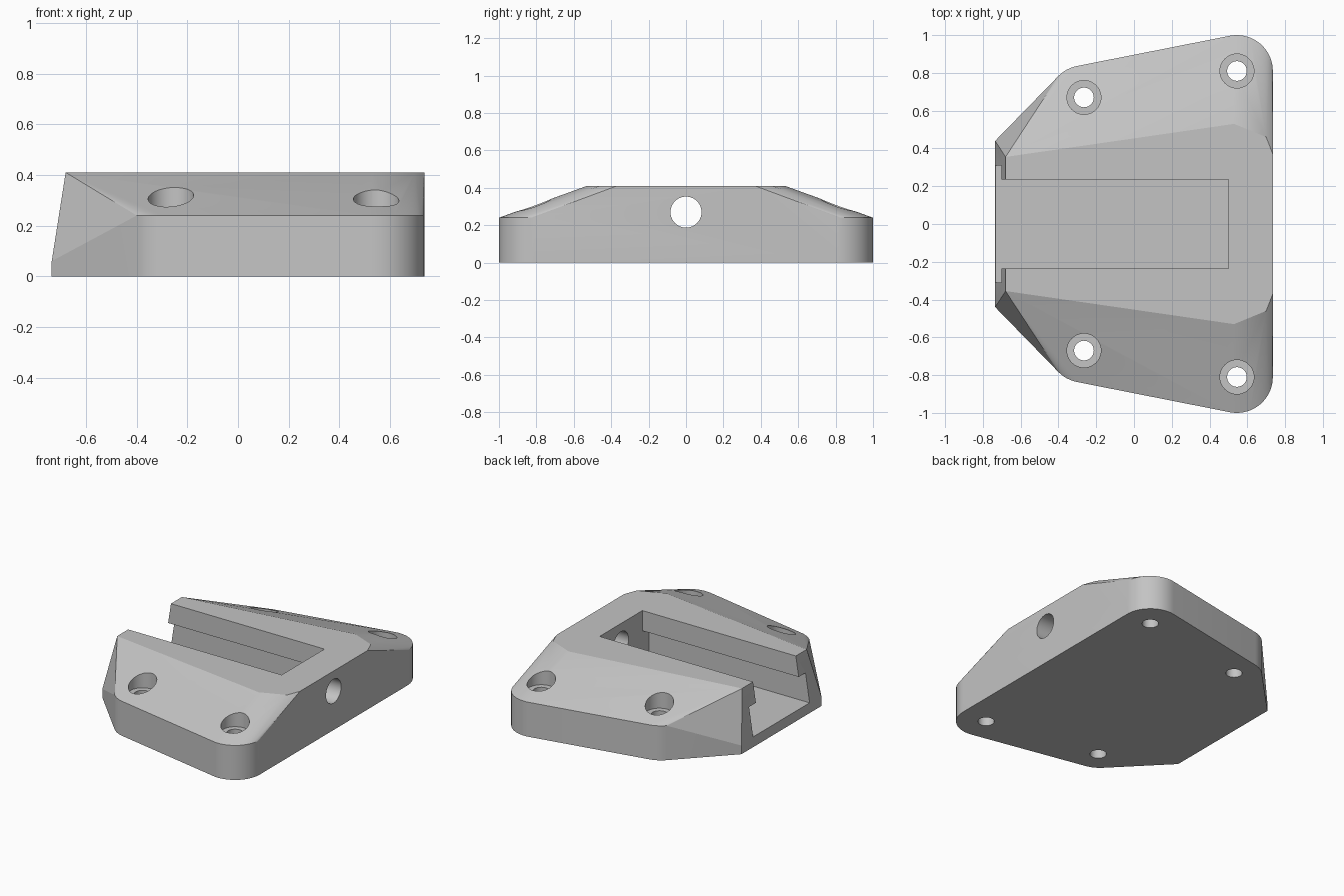
import bpy, bmesh
from math import radians, sin, cos
from mathutils import Vector, Matrix

cube = bpy.data.objects.get("Cube")
if cube:
    bpy.data.objects.remove(cube, do_unlink=True)

grey = bpy.data.materials.new("grey plastic")
grey.use_nodes = True
colour = (0.55, 0.55, 0.55, 1)
grey.diffuse_color = colour
grey.node_tree.nodes["Principled BSDF"].inputs["Base Color"].default_value = colour


def make_object(name, bm):
    bmesh.ops.recalc_face_normals(bm, faces=bm.faces[:])
    mesh = bpy.data.meshes.new(name)
    bm.to_mesh(mesh)
    bm.free()
    mesh.materials.append(grey)
    obj = bpy.data.objects.new(name, mesh)
    bpy.context.collection.objects.link(obj)
    return obj


def arc(cx, cy, r, start, end, steps):
    angles = [radians(start + (end - start) * i / steps) for i in range(steps + 1)]
    return [(cx + r * cos(a), cy + r * sin(a)) for a in angles]


# Body: hull of the rounded base outline and the smaller sloped top
rim = arc(0.545, 0.81, 0.19, 0, 101, 18) + arc(-0.265, 0.65, 0.19, 101, 135, 6)
points = [(x, y, z) for x, y in rim for z in (0, 0.24)]
points += [(-0.735, 0.44, 0), (-0.735, 0.44, 0.06)]
points += [(-0.68, 0.355, 0.41), (0.53, 0.53, 0.41),
           (0.70, 0.46, 0.41), (0.735, 0.37, 0.41)]
bm = bmesh.new()
for x, y, z in points:
    for side in (1, -1):
        bm.verts.new((x, y * side, z))
bmesh.ops.convex_hull(bm, input=bm.verts[:])
bmesh.ops.dissolve_limit(bm, angle_limit=radians(0.5), verts=bm.verts[:], edges=bm.edges[:])
body = make_object("mount_body", bm)


def cut(obj):
    obj.hide_render = True
    mod = body.modifiers.new(obj.name, "BOOLEAN")
    mod.operation = "DIFFERENCE"
    mod.solver = "EXACT"
    mod.object = obj
    bpy.context.view_layer.objects.active = body
    bpy.ops.object.modifier_apply(modifier=mod.name)
    bpy.data.objects.remove(obj, do_unlink=True)


def cylinder(name, centre, radius, depth, axis="Z"):
    bm = bmesh.new()
    turn = Matrix.Rotation(radians(90), 4, "Y") if axis == "X" else Matrix()
    bmesh.ops.create_cone(bm, cap_ends=True, segments=40, radius1=radius, radius2=radius,
                          depth=depth, matrix=Matrix.Translation(centre) @ turn)
    return make_object(name, bm)


# T-shaped channel, open at one end and at the top
half = [(0.31, 0.07), (0.31, 0.27), (0.235, 0.27), (0.235, 0.6)]
profile = half + [(-y, z) for y, z in reversed(half)]
bm = bmesh.new()
face = bm.faces.new([bm.verts.new((-1, y, z)) for y, z in profile])
ext = bmesh.ops.extrude_face_region(bm, geom=[face])
bmesh.ops.translate(bm, vec=Vector((1.5, 0, 0)),
                    verts=[v for v in ext["geom"] if isinstance(v, bmesh.types.BMVert)])
cut(make_object("channel", bm))

# Hole through the end wall
cut(cylinder("end_hole", (0.65, 0, 0.27), 0.083, 0.5, "X"))

# Counterbored screw holes
for x, y in ((0.545, 0.81), (-0.265, 0.67)):
    for side in (1, -1):
        cut(cylinder("screw_hole", (x, y * side, 0.2), 0.052, 1))
        cut(cylinder("counterbore", (x, y * side, 0.54), 0.09, 0.6))

bpy.ops.object.select_all(action="DESELECT")
body.select_set(True)
bpy.context.view_layer.objects.active = body
bpy.ops.object.shade_smooth_by_angle(angle=radians(15))
